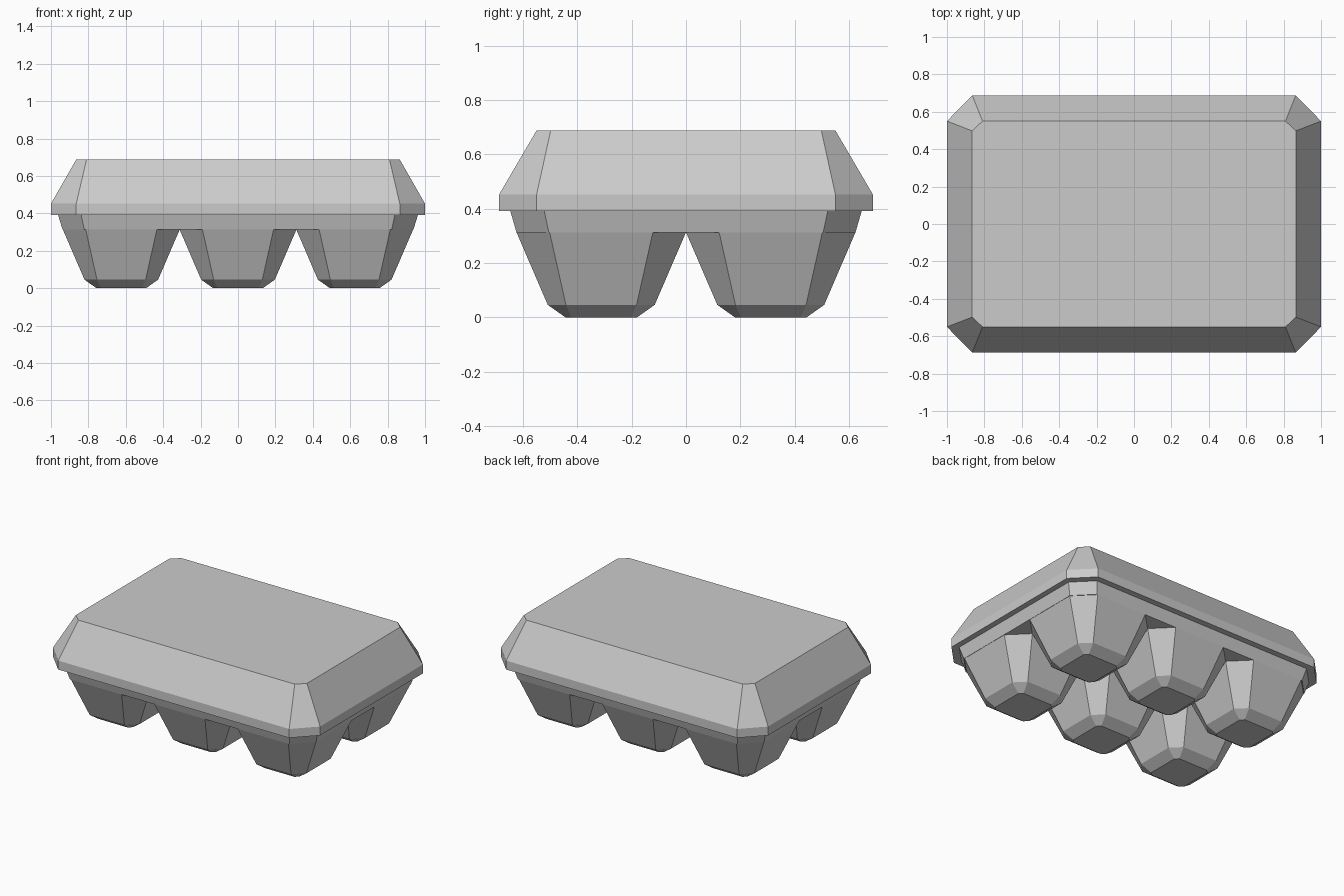
import bpy
import bmesh

if "Cube" in bpy.data.objects:
    bpy.data.objects.remove(bpy.data.objects["Cube"], do_unlink=True)

GREY = (0.6, 0.6, 0.6, 1.0)
card = bpy.data.materials.new("grey card")
card.use_nodes = True
card.diffuse_color = GREY
card.node_tree.nodes["Principled BSDF"].inputs["Base Color"].default_value = GREY


def octagon(hx, hy, cx, cy):
    """Rectangle of half size hx, hy with corners cut by cx, cy."""
    return [(hx, cy), (cx, hy), (-cx, hy), (-hx, cy),
            (-hx, -cy), (-cx, -hy), (cx, -hy), (hx, -cy)]


def loft(name, sections, centre=(0, 0), open_top=False):
    """Skin a stack of cut-corner rectangles (z, hx, hy, cx, cy)."""
    bm = bmesh.new()
    rings = [[bm.verts.new((x + centre[0], y + centre[1], z))
              for x, y in octagon(*shape)] for z, *shape in sections]
    for low, high in zip(rings, rings[1:]):
        for i in range(8):
            j = (i + 1) % 8
            bm.faces.new((low[i], low[j], high[j], high[i]))
    bm.faces.new(rings[0][::-1])
    if not open_top:
        bm.faces.new(rings[-1])
    mesh = bpy.data.meshes.new(name)
    bm.to_mesh(mesh)
    bm.free()
    mesh.materials.append(card)
    obj = bpy.data.objects.new(name, mesh)
    bpy.context.collection.objects.link(obj)
    return obj


# Lid: upright rim, then sloping sides to a flat top
loft("lid", [
    (0.392, 1.0, 0.688, 0.865, 0.55),
    (0.452, 1.0, 0.688, 0.865, 0.55),
    (0.688, 0.865, 0.55, 0.81, 0.498),
])

# Tray: shallow band that joins the cups under the lid
loft("tray", [
    (0.313, 0.938, 0.624, 0.822, 0.505),
    (0.392, 0.962, 0.647, 0.838, 0.522),
], open_top=True)

# Egg cups: two rows of three, tapering down to a small flat foot
PITCH = 0.624
for row, y in (("front", -PITCH / 2), ("back", PITCH / 2)):
    for side, x in (("right", -PITCH), ("middle", 0), ("left", PITCH)):
        loft(f"cup_{row}_{side}", [
            (0.0, 0.132, 0.132, 0.11, 0.11),
            (0.046, 0.197, 0.197, 0.13, 0.13),
            (0.313, 0.312, 0.312, 0.19, 0.19),
        ], centre=(x, y), open_top=True)
